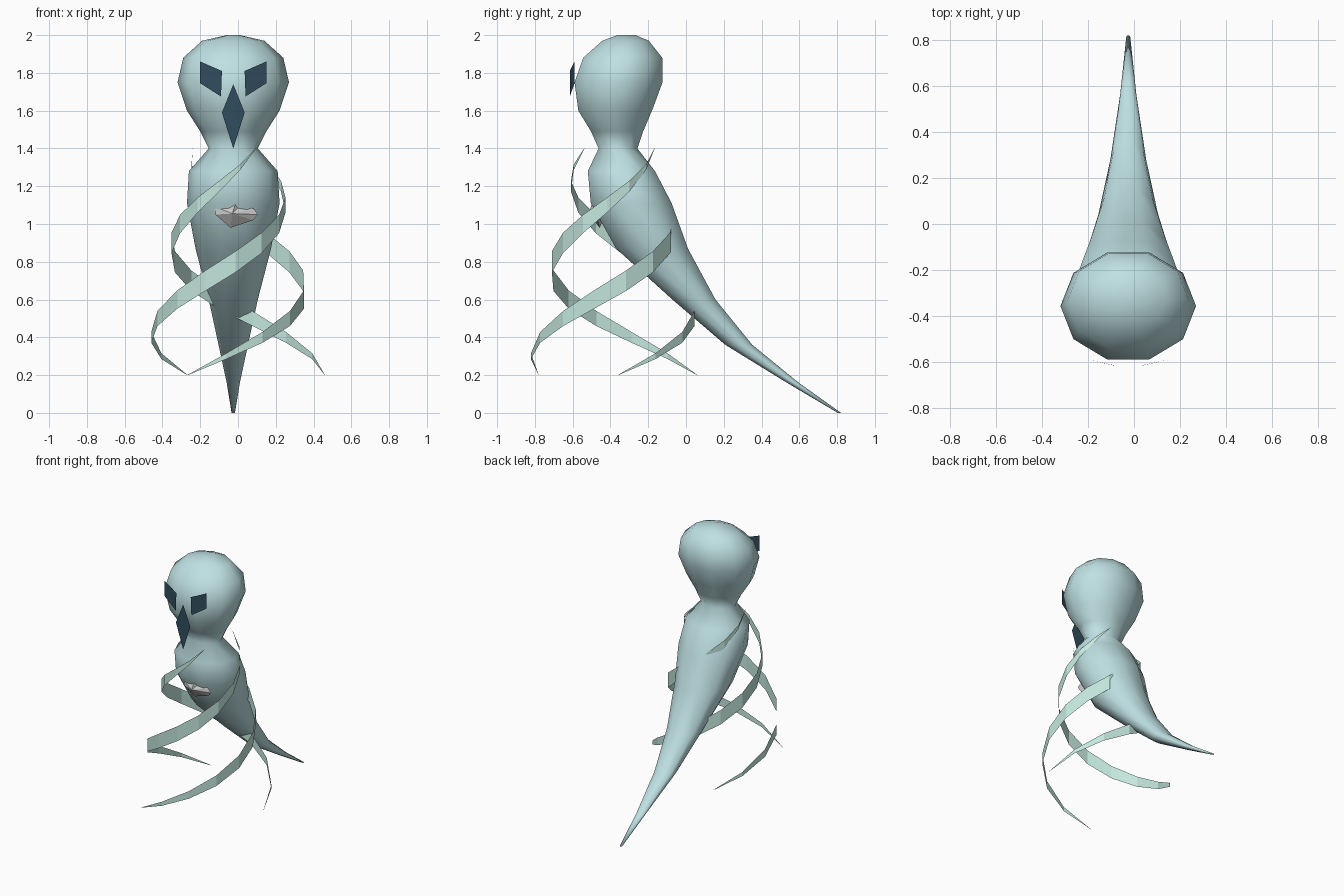
import bpy
from math import sin, cos, pi, radians

if "Cube" in bpy.data.objects:
    bpy.data.objects.remove(bpy.data.objects["Cube"])

CX = -0.025


def material(name, rgb):
    m = bpy.data.materials.new(name)
    m.diffuse_color = (*rgb, 1)
    m.use_nodes = True
    m.node_tree.nodes["Principled BSDF"].inputs["Base Color"].default_value = m.diffuse_color
    return m


def build(name, verts, faces, mat=None, smooth=False):
    me = bpy.data.meshes.new(name)
    me.from_pydata(verts, [], faces)
    me.polygons.foreach_set("use_smooth", [smooth] * len(faces))
    if mat:
        me.materials.append(mat)
    ob = bpy.data.objects.new(name, me)
    bpy.context.collection.objects.link(ob)
    return ob


skin = material("pale_blue", (0.52, 0.75, 0.77))
mint = material("mint", (0.55, 0.80, 0.73))
dark = material("dark_blue", (0.03, 0.075, 0.11))

# Body: ten-sided horizontal rings (z, centre y, x radius, y radius)
rings = [(2.0, -0.315, 0.035, 0.05), (1.97, -0.32, 0.165, 0.13),
         (1.88, -0.335, 0.265, 0.22), (1.75, -0.357, 0.295, 0.245),
         (1.6, -0.375, 0.245, 0.205), (1.49, -0.365, 0.175, 0.145),
         (1.4, -0.36, 0.13, 0.108), (1.28, -0.342, 0.235, 0.187),
         (1.11, -0.29, 0.245, 0.225), (0.87, -0.18, 0.20, 0.20),
         (0.6, 0.042, 0.13, 0.12), (0.36, 0.28, 0.078, 0.075),
         (0.16, 0.565, 0.035, 0.033), (0.0, 0.812, 0.009, 0.009)]
N = 10
verts = [(CX + rx * cos(2 * pi * k / N), y + ry * sin(2 * pi * k / N), z)
         for z, y, rx, ry in rings for k in range(N)]
faces = [(i * N + k, (i + 1) * N + k, (i + 1) * N + (k + 1) % N, i * N + (k + 1) % N)
         for i in range(len(rings) - 1) for k in range(N)]
faces.append(tuple(range(N)))
faces.append(tuple(reversed(range((len(rings) - 1) * N, len(rings) * N))))
build("body", verts, faces, skin, True)

# Eyes: mirrored slanted plates
eye = [(0.175, -0.59, 1.86), (0.06, -0.615, 1.81), (0.065, -0.615, 1.675), (0.175, -0.59, 1.745)]
build("eye_right", [(CX + x, y, z) for x, y, z in eye], [(0, 1, 2, 3)], dark)
build("eye_left", [(CX - x, y, z) for x, y, z in eye], [(3, 2, 1, 0)], dark)

# Beak: flat diamond
build("beak", [(CX + x, -0.62, z) for x, z in
               [(0, 1.74), (-0.06, 1.59), (0, 1.4), (0.06, 1.59)]], [(0, 1, 2, 3)], dark)

# Ribbons: three tapered strips spiralling outward and down
SEG = 12
for n in range(3):
    verts = []
    for i in range(SEG + 1):
        t = i / SEG
        a = radians(-56 + 120 * n - 304 * t)
        r = 0.215 + 0.27 * t
        h = 0.055 * sin(pi * t) + 0.001
        z = 1.4 - 1.2 * t
        x, y = CX + r * cos(a), -0.36 + r * sin(a)
        verts += [(x, y, z - h), (x, y, z + h)]
    build(f"ribbon_{n + 1}", verts,
          [(2 * i, 2 * i + 1, 2 * i + 3, 2 * i + 2) for i in range(SEG)], mint)

# Chest shard: faceted fan around a raised point
rim = [(-0.12, 1.09), (-0.055, 1.10), (0.01, 1.18), (0.015, 1.10), (0.085, 1.08),
       (0.105, 1.05), (0.08, 1.02), (-0.04, 0.98), (-0.12, 1.05)]
R = len(rim)
verts = [(x, -0.475 + 0.25 * (1.05 - z) * (z < 1.05), z) for x, z in rim]
verts += [(-0.03, -0.515, 1.055), (-0.02, -0.42, 1.06)]
faces = [(R, (k + 1) % R, k) for k in range(R)] + [(R + 1, k, (k + 1) % R) for k in range(R)]
build("chest_shard", verts, faces)
